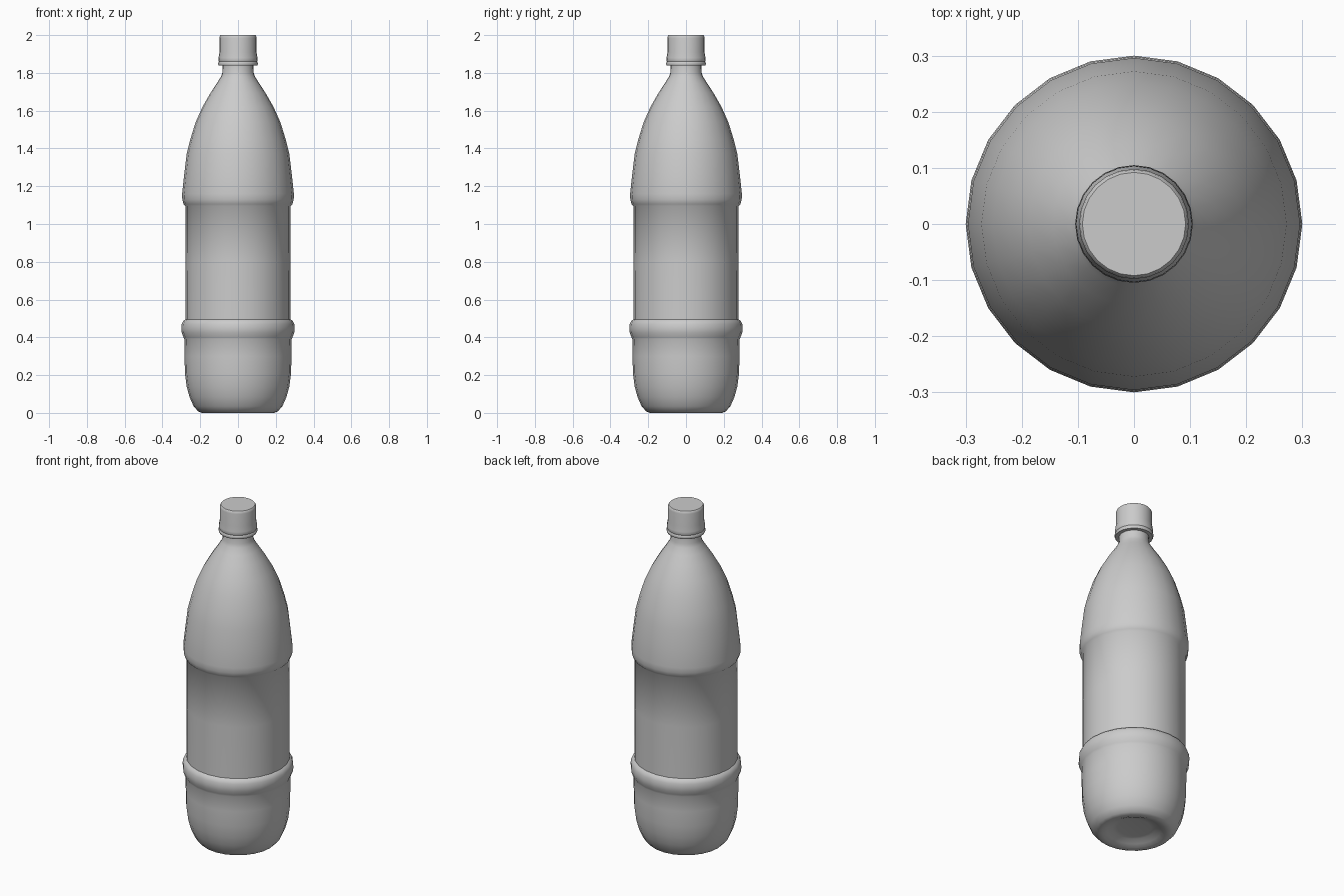
import bpy, bmesh, math

SIDES = 24


def lathe(name, profile, sharp=35):
    """Revolve (radius, z) points about z; the ends are closed with flat discs."""
    bm = bmesh.new()
    rings = []
    for r, z in profile:
        rings.append([bm.verts.new((r * math.cos(a), r * math.sin(a), z))
                      for a in (2 * math.pi * i / SIDES for i in range(SIDES))])
    for lo, hi in zip(rings, rings[1:]):
        for i in range(SIDES):
            j = (i + 1) % SIDES
            bm.faces.new((lo[i], lo[j], hi[j], hi[i]))
    bm.faces.new(rings[0][::-1])
    bm.faces.new(rings[-1])
    bmesh.ops.recalc_face_normals(bm, faces=bm.faces)
    mesh = bpy.data.meshes.new(name)
    bm.to_mesh(mesh)
    bm.free()
    ob = bpy.data.objects.new(name, mesh)
    bpy.context.collection.objects.link(ob)
    bpy.ops.object.select_all(action='DESELECT')
    ob.select_set(True)
    bpy.context.view_layer.objects.active = ob
    bpy.ops.object.shade_smooth_by_angle(angle=math.radians(sharp))
    return ob


# Bottle: dimpled base, lower bulge, recessed label band, shoulder, neck
lathe("bottle_body", [
    (0.09, 0.03), (0.115, 0.027), (0.145, 0.012), (0.17, 0.002), (0.19, 0.0),
    (0.21, 0.007), (0.235, 0.035), (0.257, 0.085), (0.272, 0.14), (0.281, 0.21),
    (0.283, 0.30), (0.284, 0.39), (0.289, 0.402), (0.298, 0.425), (0.30, 0.445),
    (0.298, 0.47), (0.29, 0.487), (0.279, 0.495),
    (0.278, 0.80), (0.279, 1.095), (0.288, 1.105), (0.295, 1.13), (0.296, 1.16),
    (0.285, 1.26), (0.272, 1.37), (0.252, 1.45), (0.224, 1.54), (0.188, 1.62),
    (0.145, 1.695), (0.112, 1.745), (0.09, 1.78), (0.083, 1.80), (0.081, 1.84),
], 50)

# Tamper ring below the cap
lathe("neck_ring", [(0.08, 1.838), (0.102, 1.838), (0.105, 1.845),
                    (0.105, 1.853), (0.101, 1.859), (0.08, 1.859)])

# Screw cap with flared skirt
lathe("cap", [(0.08, 1.856), (0.10, 1.857), (0.104, 1.866), (0.103, 1.88),
              (0.098, 1.91), (0.098, 1.985), (0.096, 1.995), (0.092, 2.0)], 40)
